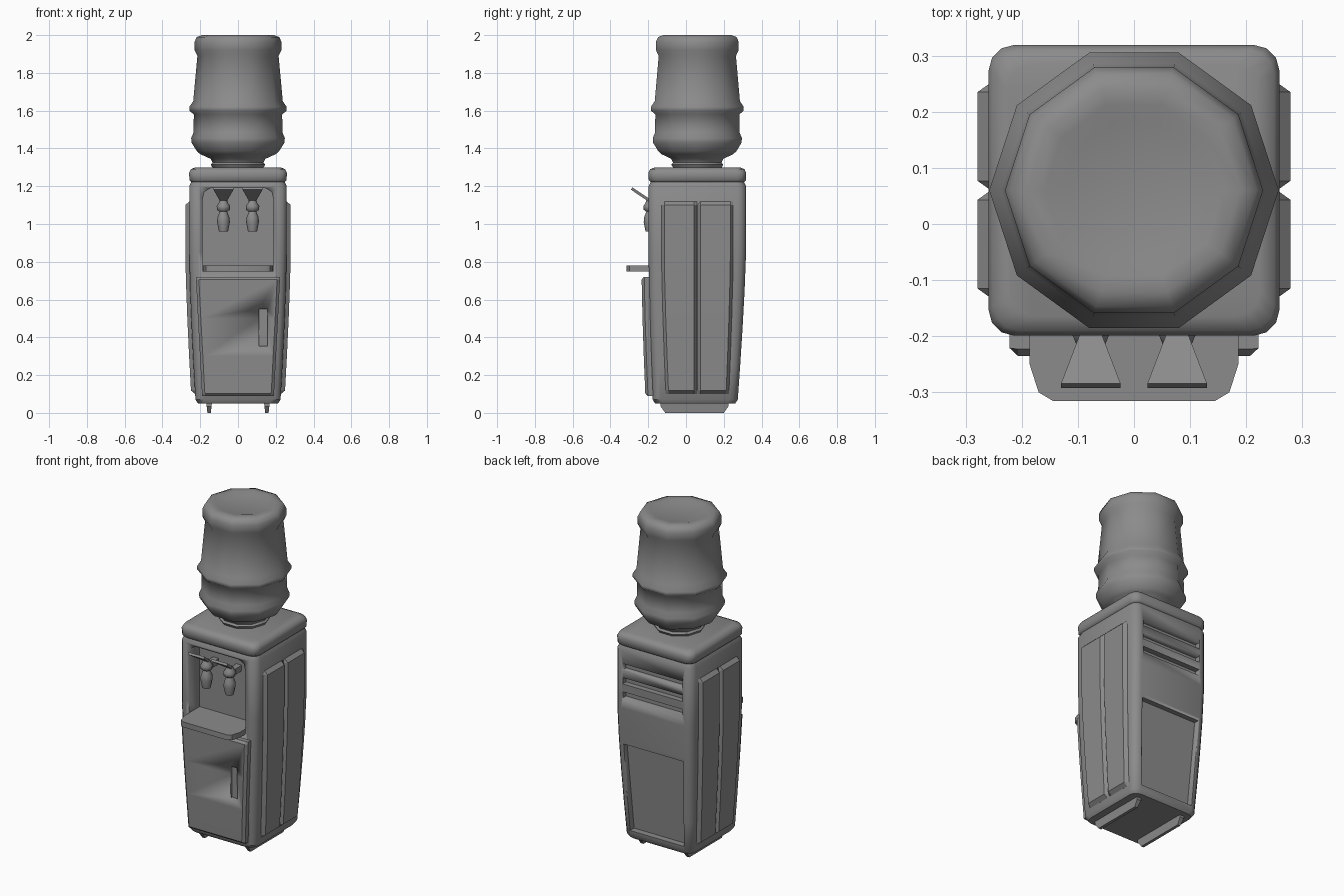
import bpy, bmesh, math

cube = bpy.data.objects.get("Cube")
if cube:
    bpy.data.objects.remove(cube, do_unlink=True)

grey = bpy.data.materials.new("plain_grey")
grey.use_nodes = True
colour = (0.26, 0.26, 0.26, 1)
grey.diffuse_color = colour
grey.node_tree.nodes["Principled BSDF"].inputs["Base Color"].default_value = colour


def loft(name, rings, angle=35):
    """Skin a stack of equal-length closed rings and cap both ends."""
    bm = bmesh.new()
    rows = [[bm.verts.new(p) for p in ring] for ring in rings]
    n = len(rows[0])
    for a, b in zip(rows, rows[1:]):
        for i in range(n):
            j = (i + 1) % n
            bm.faces.new((a[i], a[j], b[j], b[i]))
    bm.faces.new(rows[0][::-1])
    bm.faces.new(rows[-1])
    bmesh.ops.recalc_face_normals(bm, faces=bm.faces)
    mesh = bpy.data.meshes.new(name)
    bm.to_mesh(mesh)
    bm.free()
    mesh.materials.append(grey)
    obj = bpy.data.objects.new(name, mesh)
    bpy.context.collection.objects.link(obj)
    bpy.ops.object.select_all(action='DESELECT')
    obj.select_set(True)
    bpy.context.view_layer.objects.active = obj
    bpy.ops.object.shade_smooth_by_angle(angle=math.radians(angle))
    return obj


def rounded(half, cy, z, r=0.045, steps=3):
    """Square ring with rounded corners."""
    ring = []
    for k, (sx, sy) in enumerate([(1, 1), (-1, 1), (-1, -1), (1, -1)]):
        for s in range(steps + 1):
            t = math.radians(90 * (k + s / steps))
            ring.append((sx * (half - r) + r * math.cos(t),
                         cy + sy * (half - r) + r * math.sin(t), z))
    return ring


def lathe(name, profile, x, y, sides=10, angle=50):
    return loft(name, [[(x + r * math.cos(math.tau * i / sides),
                         y + r * math.sin(math.tau * i / sides), z)
                        for i in range(sides)] for r, z in profile], angle)


def box(name, x0, x1, y0, y1, z0, z1):
    return loft(name, [[(x0, y0, z), (x1, y0, z), (x1, y1, z), (x0, y1, z)]
                       for z in (z0, z1)])


def cut(target, cutter):
    mod = target.modifiers.new("cut", 'BOOLEAN')
    mod.object = cutter
    mod.solver = 'EXACT'
    cutter.hide_render = True
    cutter.hide_set(True)
    cutter.display_type = 'WIRE'


def half_width(z):
    """Cabinet half width: straight above, curving in towards the floor."""
    t = max(0, (0.85 - z) / 0.8)
    return 0.258 - 0.034 * t ** 1.4


def centre(z):
    return 0.048 + 0.012 * min(1, z / 0.85)


# Cabinet body
levels = [0.07, 0.25, 0.45, 0.65, 0.85, 1.2]
rings = [rounded(half_width(z), centre(z), z) for z in levels]
rings.insert(0, rounded(half_width(0.05) - 0.012, centre(0.05), 0.05))
rings.append(rounded(0.246, 0.06, 1.225))
body = loft("cabinet", rings)

# Lid
loft("lid", [rounded(h, 0.06, z) for h, z in
             [(0.245, 1.22), (0.257, 1.232), (0.259, 1.27), (0.25, 1.29), (0.225, 1.3)]], 50)

# Tap alcove with chamfered upper corners
outline = [(-0.188, 0.75), (0.188, 0.75), (0.188, 1.13), (0.178, 1.17),
           (0.145, 1.19), (-0.145, 1.19), (-0.178, 1.17), (-0.188, 1.13)]
cut(body, loft("alcove_cutter", [[(x, y, z) for x, z in outline] for y in (-0.3, -0.1)]))

# Back vents and back access recess
for i in range(3):
    z = 1.1 - 0.085 * i
    cut(body, box(f"vent_cutter_{i + 1}", -0.2, 0.2, 0.285, 0.4, z - 0.019, z + 0.019))
loft_half = [(0.1, 0.18), (0.63, 0.2)]
cut(body, loft("back_recess_cutter", [[(-w, y, z), (w, y, z), (w, 0.4, z), (-w, 0.4, z)]
               for (z, w), y in zip(loft_half, (0.238, 0.278))]))

# Drip shelf
shelf = [(-0.186, -0.09), (-0.186, -0.25), (-0.17, -0.3), (-0.145, -0.315),
         (0.145, -0.315), (0.17, -0.3), (0.186, -0.25), (0.186, -0.09)]
loft("drip_shelf", [[(x, y, z) for x, y in shelf] for z in (0.748, 0.78)])

# Door, tapering with the cabinet, and its finger recess
rings = []
for z, inset in [(0.09, 0.012), (0.102, 0), (0.3, 0), (0.5, 0), (0.706, 0), (0.72, 0.012)]:
    w = 0.19 + 0.032 * min(1, (z - 0.09) / 0.6)
    front = centre(z) - half_width(z) - 0.038
    rings.append([(-w, -0.16, z), (-w, front + 0.014, z), (-w + 0.015, front + inset, z),
                  (w - 0.015, front + inset, z), (w, front + 0.014, z), (w, -0.16, z)])
door = loft("door", rings, 20)
cut(door, box("door_grip_cutter", 0.11, 0.155, -0.3, -0.212, 0.355, 0.55))

# Raised panels, two on each side
for side, label in ((1, "left"), (-1, "right")):
    for y0, y1, place in ((-0.13, 0.058, "front"), (0.062, 0.25, "rear")):
        rings = []
        for z, lift in [(0.1, 0), (0.118, 0.021), (0.3, 0.021), (0.5, 0.021),
                        (0.7, 0.021), (0.85, 0.021), (1.1, 0.021), (1.12, 0)]:
            h = half_width(z)
            k = h / 0.258
            a, b = [0.06 + (y - 0.06) * k for y in (y0, y1)]
            rings.append([(side * x, y, z) for x, y in
                          [(h - 0.02, a), (h, a), (h + lift, a + 0.015),
                           (h + lift, b - 0.015), (h, b), (h - 0.02, b)]])
        loft(f"{label}_{place}_panel", rings, 20)

# Taps with fan-shaped levers
for x, label in ((0.077, "left"), (-0.077, "right")):
    lathe(f"{label}_tap", [(0.024, 0.96), (0.034, 1.01), (0.032, 1.035), (0.02, 1.065),
                           (0.034, 1.075), (0.036, 1.095), (0.025, 1.11), (0.02, 1.125)],
          x, -0.19, 8)
    box(f"{label}_tap_stem", x - 0.018, x + 0.018, -0.19, -0.095, 1.07, 1.105)
    loft(f"{label}_tap_lever",
         [[(x - w, y, z), (x + w, y, z), (x + w, y + 0.008, z + 0.012),
           (x - w, y + 0.008, z + 0.012)]
          for w, y, z in [(0.012, -0.185, 1.11), (0.053, -0.292, 1.182)]])

# Floor runners
for x, label in ((0.153, "left"), (-0.153, "right")):
    loft(f"{label}_runner", [[(x - w, a, z), (x + w, a, z), (x + w, b, z), (x - w, b, z)]
                             for w, a, b, z in [(0.009, -0.11, 0.2, 0), (0.013, -0.135, 0.225, 0.035),
                                                (0.016, -0.135, 0.225, 0.06)]])

# Water bottle
lathe("water_bottle",
      [(0.13, 1.29), (0.145, 1.315), (0.135, 1.325), (0.145, 1.345), (0.2, 1.37), (0.217, 1.385),
       (0.246, 1.43), (0.248, 1.455), (0.235, 1.485), (0.234, 1.58), (0.258, 1.6),
       (0.258, 1.62), (0.237, 1.65), (0.215, 1.89), (0.23, 1.92), (0.23, 1.965),
       (0.218, 1.99), (0.19, 2), (0.16, 1.998), (0.125, 1.988)], 0, 0.06, 10, 60)
